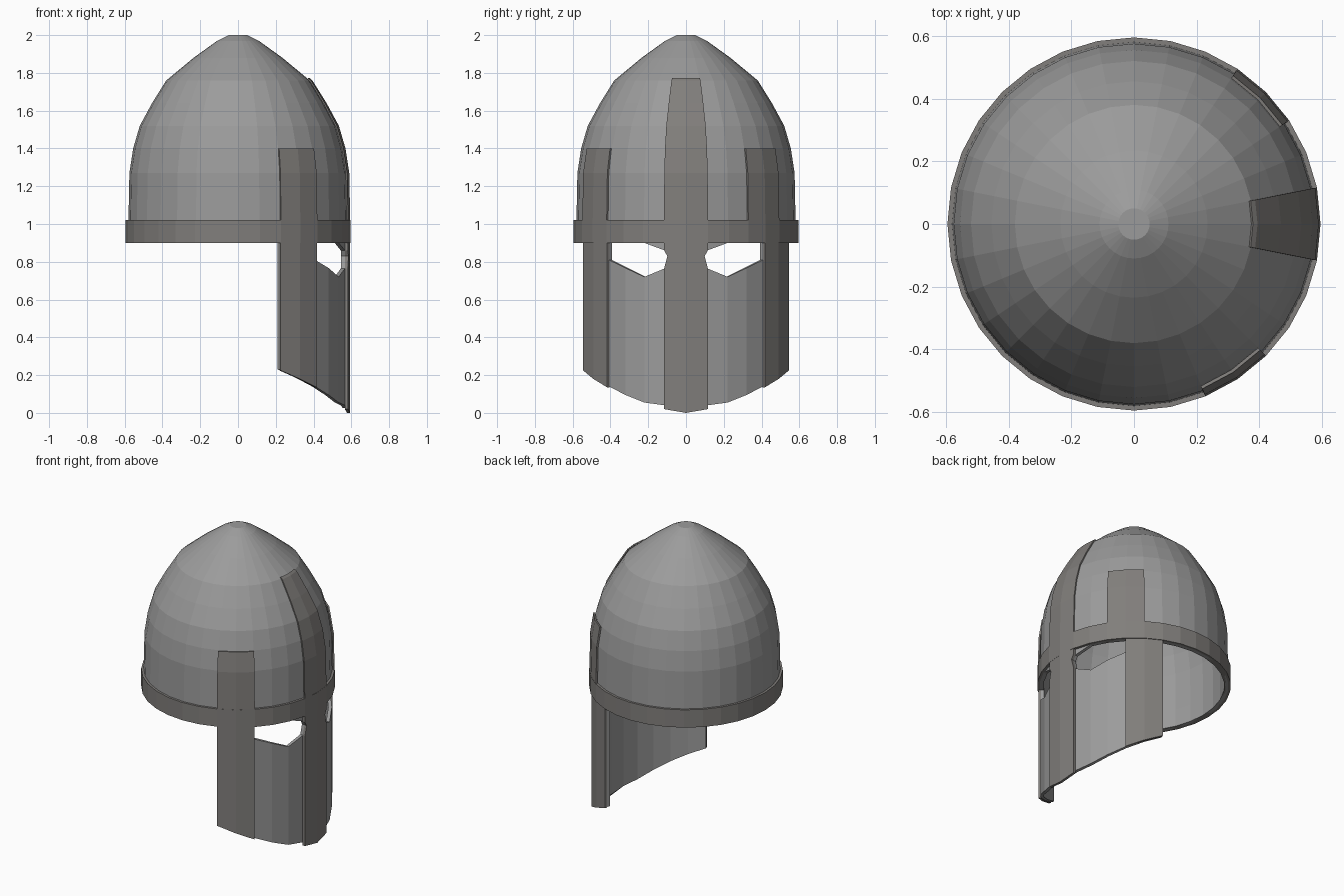
import bpy, bmesh, math

if "Cube" in bpy.data.objects:
    bpy.data.objects.remove(bpy.data.objects["Cube"])

SEG = 32
# dome profile: (height, radius)
PROFILE = [(0.0, .58), (.9, .58), (1.02, .58), (1.27, .575), (1.4, .555), (1.52, .52),
           (1.64, .455), (1.76, .38), (1.88, .235), (1.97, .11), (2.0, .05)]


def material(name, rgb):
    m = bpy.data.materials.new(name)
    m.diffuse_color = (*rgb, 1)
    m.use_nodes = True
    m.node_tree.nodes["Principled BSDF"].inputs["Base Color"].default_value = m.diffuse_color
    return m


STEEL = material("steel", (.33, .33, .33))
TRIM = material("dark_trim", (.22, .21, .20))


def radius(z):
    for (z0, r0), (z1, r1) in zip(PROFILE, PROFILE[1:]):
        if z <= z1:
            return r0 + (r1 - r0) * (z - z0) / (z1 - z0)
    return PROFILE[-1][1]


def point(k, z, grow):
    """k counts facets round from +x; fractions lie on the flat facet."""
    r = radius(z) + grow
    lo = math.floor(k)
    t = k - lo
    a, b = (2 * math.pi * i / SEG for i in (lo, lo + 1))
    return (r * (math.cos(a) * (1 - t) + math.cos(b) * t),
            r * (math.sin(a) * (1 - t) + math.sin(b) * t), z)


def grid(ks, zs):
    return [[(a, z0), (b, z0), (b, z1), (a, z1)]
            for a, b in zip(ks, ks[1:]) for z0, z1 in zip(zs, zs[1:])]


def mirror(polys):
    return [[(-k, z) for k, z in reversed(p)] for p in polys]


def shell(name, polys, grow, thick, mat):
    bm = bmesh.new()
    for p in polys:
        bm.faces.new([bm.verts.new(point(k, z, grow)) for k, z in p])
    bmesh.ops.remove_doubles(bm, verts=bm.verts, dist=1e-4)
    me = bpy.data.meshes.new(name)
    bm.to_mesh(me)
    bm.free()
    me.materials.append(mat)
    ob = bpy.data.objects.new(name, me)
    bpy.context.collection.objects.link(ob)
    mod = ob.modifiers.new("thickness", "SOLIDIFY")
    mod.thickness = thick
    mod.offset = -1
    return ob


ring = list(range(SEG + 1))

# dome with flat tip, and brow band
dome = grid(ring, [z for z, r in PROFILE[1:]]) + [[(k, 2.0) for k in range(SEG)]]
shell("dome", dome, 0, .025, STEEL)
shell("brow_band", grid(ring, [.9, 1.02]), .015, .038, TRIM)

# face plate with eye openings
low = [.025, .04, .055, .095, .14, .185, .23]
eye = {1: .765, 2: .72, 3: .767, 4: .81}


def nose(bottom0, bottom1):
    """Half of the centre strip, notched by the eye opening."""
    side = [(1, bottom1), (1, .765), (.85, .83), (1, .86), (1, .9)]
    mid = [(0, bottom0)] + [(0, z) for k, z in side[1:]]
    return [[mid[i], side[i], side[i + 1], mid[i + 1]] for i in range(4)]


half = nose(low[0], low[1])
for k in (1, 2, 3):
    half.append([(k, low[k]), (k + 1, low[k + 1]), (k + 1, eye[k + 1]), (k, eye[k])])
half.append([(1, .86), (2, .9), (1, .9)])
half.append([(4, low[4]), (5, low[5]), (5, .9), (4, .9), (4, .81)])
half.append([(5, low[5]), (6, low[6]), (6, .9), (5, .9)])
shell("face_plate", half + mirror(half), -.003, .022, STEEL)

# centre strip: nose guard and dome rib
guard = nose(0, .02)
shell("nose_guard", guard + mirror(guard), .014, .017, TRIM)
shell("centre_rib", grid([-1, 0, 1], [1.02, 1.27, 1.4, 1.52, 1.64, 1.76, 1.772]),
      .014, .008, TRIM)

# cheek strips below the band
cheek = []
for k in (4, 5):
    cheek.append([(k, low[k] - .005), (k + 1, low[k + 1] - .005), (k + 1, .9), (k, .9)])
shell("cheek_strip_left", cheek, .01, .015, TRIM)
shell("cheek_strip_right", mirror(cheek), .01, .015, TRIM)

# upper side strips; the one on the +y side sits one facet further forward
for name, ks in (("upper_strip_right", [-6, -5, -4]), ("upper_strip_left", [3, 4, 5])):
    shell(name, grid(ks, [1.02, 1.27, 1.4]), .014, .01, TRIM)
